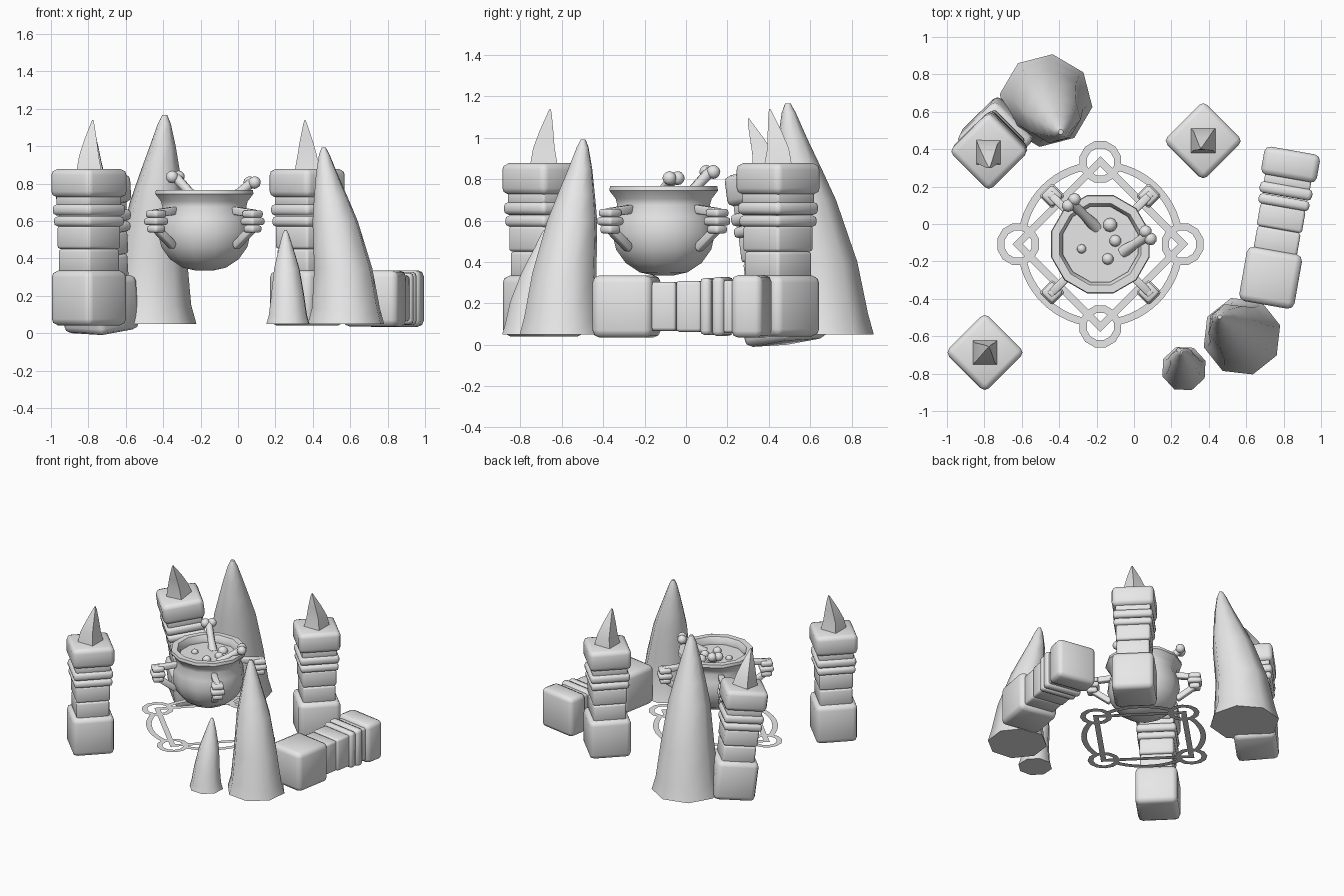
import bpy, bmesh, math
from mathutils import Matrix, Vector

if "Cube" in bpy.data.objects:
    bpy.data.objects.remove(bpy.data.objects["Cube"])

stone = bpy.data.materials.new("grey_stone")
stone.diffuse_color = (0.8, 0.8, 0.8, 1)
stone.use_nodes = True
stone.node_tree.nodes["Principled BSDF"].inputs["Base Color"].default_value = stone.diffuse_color
T, R = Matrix.Translation, Matrix.Rotation
rad = math.radians


def finish(name, bm, angle=40, matrix=None):
    if matrix:
        bmesh.ops.transform(bm, matrix=matrix, verts=bm.verts)
    bmesh.ops.recalc_face_normals(bm, faces=bm.faces)
    me = bpy.data.meshes.new(name)
    bm.to_mesh(me)
    bm.free()
    me.materials.append(stone)
    ob = bpy.data.objects.new(name, me)
    bpy.context.collection.objects.link(ob)
    bpy.ops.object.select_all(action='DESELECT')
    ob.select_set(True)
    bpy.context.view_layer.objects.active = ob
    bpy.ops.object.shade_smooth_by_angle(angle=rad(angle))
    return ob


def block(bm, size, matrix, bevel):
    """Soft-edged box"""
    m = matrix @ Matrix.Diagonal((*size, 1))
    verts = bmesh.ops.create_cube(bm, size=1, matrix=m)["verts"]
    edges = list({e for v in verts for e in v.link_edges})
    bmesh.ops.bevel(bm, geom=edges, offset=bevel, segments=2, profile=0.5, affect='EDGES')


def loft(bm, rings, n, start=0.0, matrix=Matrix()):
    """Skin of horizontal n-sided rings given as (x, y, z, radius)"""
    loops = []
    for x, y, z, r in rings:
        loops.append([bm.verts.new(matrix @ Vector((x + r * math.cos(start + math.tau * i / n),
                                                    y + r * math.sin(start + math.tau * i / n), z)))
                      for i in range(n)])
    for a, b in zip(loops, loops[1:]):
        for i in range(n):
            j = (i + 1) % n
            bm.faces.new((a[i], a[j], b[j], b[i]))
    bm.faces.new(loops[0][::-1])
    bm.faces.new(loops[-1])


# Pillars: (side, bottom, top, bevel) of each stacked stone
STONES = [(0.30, 0.04, 0.335, 0.035), (0.235, 0.32, 0.45, 0.015), (0.245, 0.45, 0.575, 0.015),
          (0.275, 0.57, 0.625, 0.02), (0.285, 0.628, 0.69, 0.022), (0.25, 0.68, 0.74, 0.01),
          (0.302, 0.725, 0.878, 0.032)]


def pillar(name, matrix):
    bm = bmesh.new()
    for side, lo, hi, bev in STONES:
        block(bm, (side, side, hi - lo), T((0, 0, (lo + hi) / 2)), bev)
    finish(name, bm, 50, matrix)


def spike(name, matrix, dx, dy):
    bm = bmesh.new()
    k = math.sqrt(2)
    loft(bm, [(0, 0, 0.86, 0.068 * k), (0, 0, 0.95, 0.052 * k), (dx * 0.4, dy * 0.4, 1.03, 0.034 * k),
              (dx * 0.9, dy * 0.9, 1.115, 0.011 * k), (dx, dy, 1.14, 0.004)], 4, rad(45))
    finish(name, bm, 50, matrix)


lean = T((-0.725, 0.49, -0.03)) @ R(rad(7), 4, 'X') @ R(rad(-3.5), 4, 'Y')
for name, m, bend in (("front_left", T((-0.797, -0.687, 0)), (0.02, 0.03)),
                      ("back_right", T((0.37, 0.445, 0)), (-0.012, -0.04)),
                      ("leaning", lean, (0.02, -0.05))):
    pillar(name + "_pillar", m @ R(rad(45), 4, 'Z'))
    spike(name + "_pillar_spike", m, *bend)
pillar("fallen_pillar", T((0.698, -0.472, 0.185)) @ R(rad(-10), 4, 'Z') @ R(rad(-90), 4, 'X'))

# Curved rock spires: (lean, height, radius) along the trunk
TRUNK = [(0, 0, 0.25), (0, 0.1, 0.222), (0.022, 0.35, 0.19), (0.09, 0.65, 0.148),
         (0.125, 0.8, 0.11), (0.16, 0.95, 0.07), (0.18, 1.07, 0.035), (0.185, 1.115, 0.014)]
for name, x, y, sx, sz, ang in (("back_spire", -0.47, 0.66, 1, 1, -65),
                                ("front_spire", 0.577, -0.60, 0.85, 0.845, 139),
                                ("small_spire", 0.267, -0.773, 0.49, 0.45, 98)):
    bm = bmesh.new()
    loft(bm, [(l, 0, z, r) for l, z, r in TRUNK], 8, rad(12))
    finish(name, bm, 60, T((x, y, 0.05)) @ R(rad(ang), 4, 'Z') @ Matrix.Diagonal((sx, sx, sz, 1)))

# Cauldron
CX, CY = -0.18, -0.108
centre = T((CX, CY, 0))
PROFILE = [(0.05, 0.335), (0.12, 0.35), (0.19, 0.395), (0.238, 0.46), (0.258, 0.54), (0.25, 0.615),
           (0.232, 0.675), (0.24, 0.705), (0.272, 0.745), (0.268, 0.766), (0.225, 0.766), (0.208, 0.735),
           (0.208, 0.712)]
bm = bmesh.new()
loft(bm, [(0, 0, z, r) for r, z in PROFILE], 12, rad(15))
finish("cauldron", bm, 45, centre)

# Bubbles on the brew
bm = bmesh.new()
for x, y, r in ((-0.128, -0.005, 0.038), (-0.10, -0.09, 0.032), (-0.14, -0.187, 0.031), (-0.28, -0.133, 0.025)):
    bmesh.ops.create_icosphere(bm, subdivisions=2, radius=r, matrix=T((x, y, 0.715)))
finish("bubbles", bm, 60)

# Bones sticking out of the brew
for name, a, b in (("left_bone", (-0.20, -0.02, 0.69), (-0.335, 0.115, 0.835)),
                   ("right_bone", (-0.06, -0.15, 0.70), (0.075, -0.06, 0.805))):
    a, b = Vector(a), Vector(b)
    d = b - a
    m = T(a) @ d.to_track_quat('Z', 'Y').to_matrix().to_4x4()
    bm = bmesh.new()
    loft(bm, [(0, 0, 0, 0.034), (0, 0, d.length * 0.5, 0.025), (0, 0, d.length, 0.028)], 8, 0, m)
    side = Vector((-d.y, d.x, 0)).normalized() * 0.024
    for s in (-1, 1):
        bmesh.ops.create_icosphere(bm, subdivisions=2, radius=0.034, matrix=T(b + side * s))
    finish(name, bm, 60)


# Four gripping handles
def strut(bm, p, q, w):
    p, q = Vector((p[0], 0, p[1])), Vector((q[0], 0, q[1]))
    d = q - p
    m = T((p + q) / 2) @ d.to_track_quat('Z', 'Y').to_matrix().to_4x4()
    block(bm, (w, w, d.length), m, 0.008)


for i in range(4):
    bm = bmesh.new()
    strut(bm, (0.225, 0.655), (0.365, 0.64), 0.042)
    strut(bm, (0.235, 0.465), (0.37, 0.565), 0.042)
    strut(bm, (0.365, 0.54), (0.365, 0.66), 0.04)
    for z, w in ((0.557, 0.075), (0.597, 0.098), (0.637, 0.085)):
        block(bm, (w, w, 0.04), T((0.365, 0, z)), 0.014)
    finish(f"handle_{i + 1}", bm, 50, centre @ R(rad(45 + 90 * i), 4, 'Z'))


# Flat ritual circle under the cauldron
def band(bm, x, y, r_in, r_out, n, a0=0.0, a1=360.0):
    pts = []
    for i in range(n + 1):
        a = rad(a0 + (a1 - a0) * i / n)
        pts.append([bm.verts.new((x + r * math.cos(a), y + r * math.sin(a), 0)) for r in (r_in, r_out)])
    for p, q in zip(pts, pts[1:]):
        bm.faces.new((p[0], p[1], q[1], q[0]))


bm = bmesh.new()
band(bm, 0, 0, 0.415, 0.47, 4)
for i in range(4):
    a = rad(90 * i)
    band(bm, 0.44 * math.cos(a), 0.44 * math.sin(a), 0.075, 0.115, 12, 15, 375)
    band(bm, 0, 0, 0.403, 0.443, 12, 90 * i + 12, 90 * i + 78)
bmesh.ops.remove_doubles(bm, verts=bm.verts, dist=0.0005)
finish("ritual_circle", bm, 40, T((CX, CY, 0.17)))
